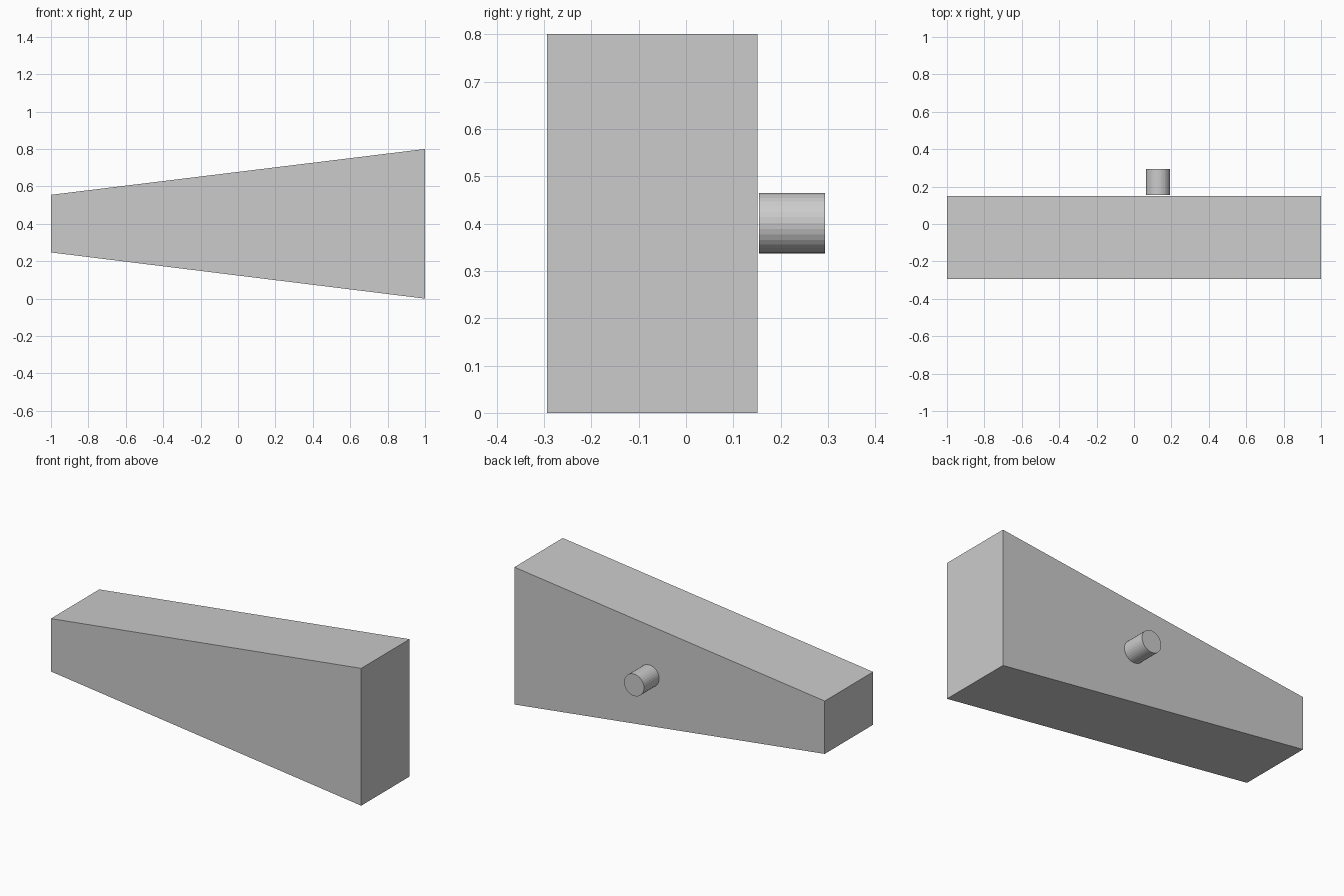
import bpy
import bmesh
import math
from mathutils import Matrix

if "Cube" in bpy.data.objects:
    bpy.data.objects.remove(bpy.data.objects["Cube"])


def add_object(name, bm):
    bmesh.ops.recalc_face_normals(bm, faces=bm.faces)
    mesh = bpy.data.meshes.new(name)
    bm.to_mesh(mesh)
    bm.free()
    obj = bpy.data.objects.new(name, mesh)
    bpy.context.collection.objects.link(obj)
    return obj


# Tapered body: side profile extruded along y
FRONT, BACK = -0.294, 0.151
profile = [(-1, 0.247), (1, 0), (1, 0.8), (-1, 0.555)]
bm = bmesh.new()
face = bm.faces.new([bm.verts.new((x, FRONT, z)) for x, z in profile])
ext = bmesh.ops.extrude_face_region(bm, geom=[face])
moved = [g for g in ext["geom"] if isinstance(g, bmesh.types.BMVert)]
bmesh.ops.translate(bm, verts=moved, vec=(0, BACK - FRONT, 0))
# Close the front if the extrusion consumed the starting face
bmesh.ops.holes_fill(bm, edges=[e for e in bm.edges if e.is_boundary])
add_object("tapered_body", bm)

# Round peg standing off the back face
PEG_START, PEG_END = 0.154, 0.294
bm = bmesh.new()
bmesh.ops.create_cone(
    bm, cap_ends=True, segments=32, radius1=0.064, radius2=0.064,
    depth=PEG_END - PEG_START,
    matrix=Matrix.Translation((0.129, (PEG_START + PEG_END) / 2, 0.401))
    @ Matrix.Rotation(math.pi / 2, 4, 'X'))
add_object("back_peg", bm)
